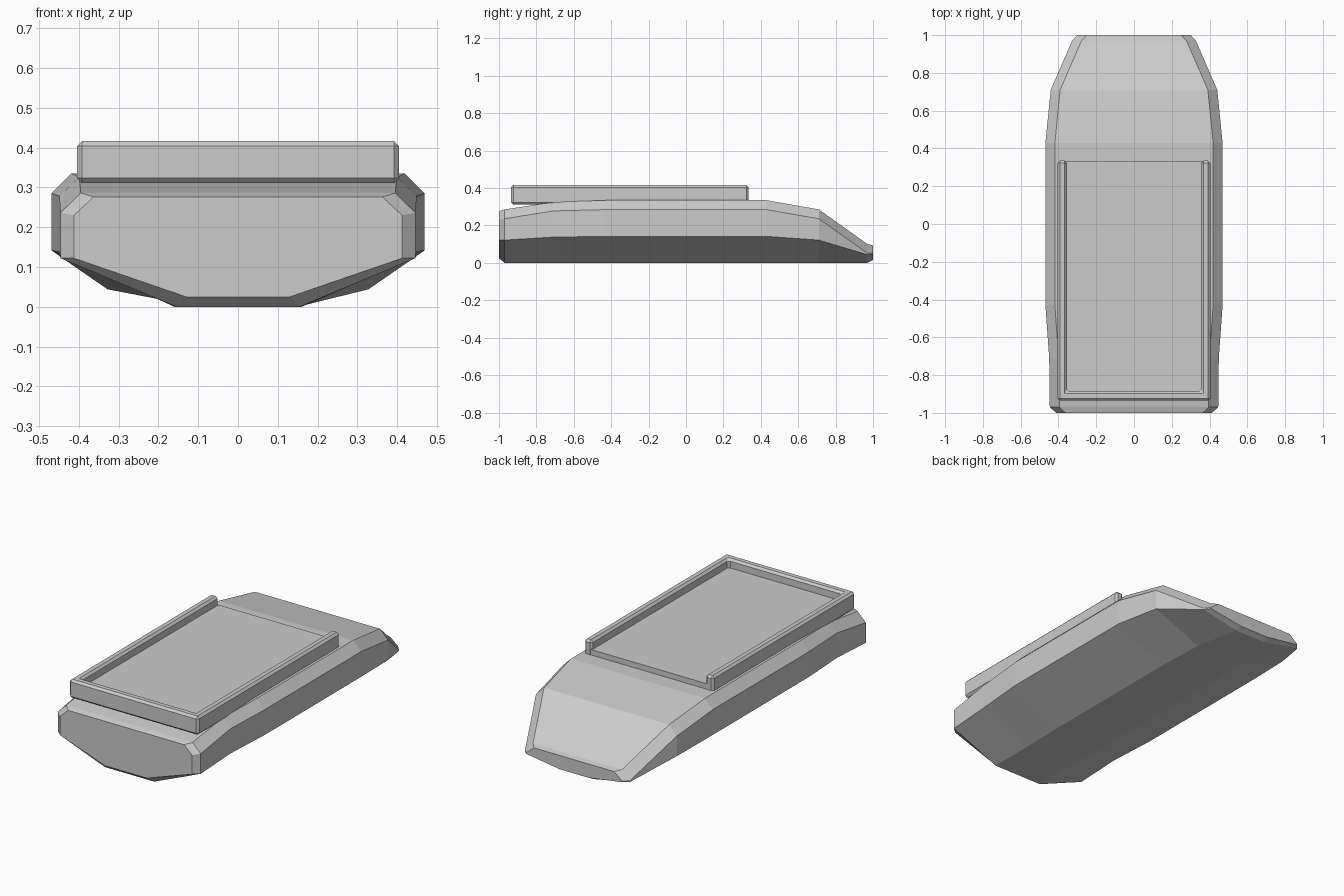
import bpy, bmesh

if "Cube" in bpy.data.objects:
    bpy.data.objects.remove(bpy.data.objects["Cube"])


def make_object(name, bm):
    bmesh.ops.recalc_face_normals(bm, faces=bm.faces)
    mesh = bpy.data.meshes.new(name)
    bm.to_mesh(mesh)
    bm.free()
    obj = bpy.data.objects.new(name, mesh)
    bpy.context.collection.objects.link(obj)
    return obj


def loft(name, rings):
    """Skin closed rings of equal point count and cap both ends."""
    bm = bmesh.new()
    loops = [[bm.verts.new(p) for p in ring] for ring in rings]
    n = len(loops[0])
    for a, b in zip(loops, loops[1:]):
        for i in range(n):
            j = (i + 1) % n
            bm.faces.new((a[i], a[j], b[j], b[i]))
    bm.faces.new(loops[0])
    bm.faces.new(loops[-1])
    return make_object(name, bm)


def hull_ring(y, keel, side, top, z_keel, z_chine, z_side, z_top):
    half = [(keel, z_keel), (side, z_chine), (side, z_side), (top, z_top)]
    outline = half + [(-x, z) for x, z in reversed(half)]
    return [(x, y, z) for x, z in outline]


# Hull: y, half widths of keel / side / deck, heights of keel / chine / side / deck
stations = [
    (-1.00, 0.13, 0.412, 0.363, 0.025, 0.122, 0.230, 0.276),
    (-0.97, 0.155, 0.446, 0.395, 0.0, 0.122, 0.236, 0.286),
    (-0.71, 0.155, 0.449, 0.399, 0.0, 0.138, 0.278, 0.325),
    (-0.43, 0.16, 0.469, 0.419, 0.0, 0.142, 0.285, 0.335),
    (0.43, 0.16, 0.469, 0.419, 0.0, 0.142, 0.285, 0.335),
    (0.71, 0.15, 0.441, 0.391, 0.0, 0.122, 0.236, 0.286),
    (0.97, 0.10, 0.328, 0.278, 0.0, 0.044, 0.052, 0.101),
    (1.00, 0.09, 0.30, 0.25, 0.016, 0.047, 0.054, 0.094),
]
loft("hull", [hull_ring(*s) for s in stations])


def chamfer(obj, width):
    mod = obj.modifiers.new("chamfer", 'BEVEL')
    mod.width = width
    mod.segments = 1
    mod.limit_method = 'ANGLE'


# Tray rim: U-shaped wall, open towards the nose
xo, xi, y0, y1, wall = 0.404, 0.355, -0.935, 0.335, 0.049
half_u = [(xi, y0 + wall), (xi, y1), (xo, y1), (xo, y0)]
u_shape = half_u + [(-x, y) for x, y in reversed(half_u)]
rim = loft("tray_rim", [[(x, y, z) for x, y in u_shape] for z in (0.311, 0.416)])
chamfer(rim, 0.012)

# Tray floor: plate set inside the rim
fx, fy = 0.365, y0 + 0.04
plate = [(-fx, fy), (fx, fy), (fx, y1 - 0.002), (-fx, y1 - 0.002)]
loft("tray_floor", [[(x, y, z) for x, y in plate] for z in (0.312, 0.366)])
